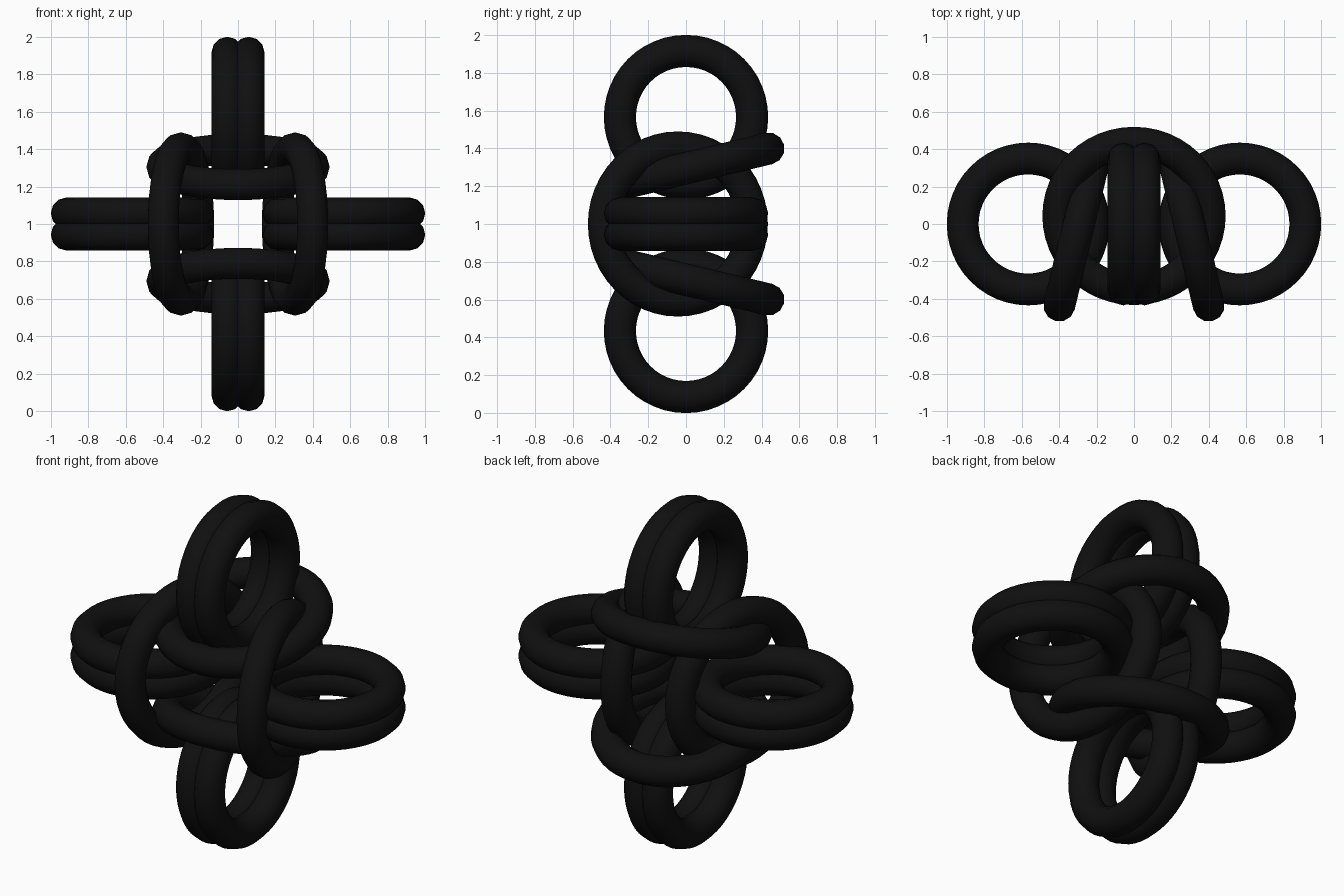
import bpy
from math import radians, pi

if "Cube" in bpy.data.objects:
    bpy.data.objects.remove(bpy.data.objects["Cube"])

black = bpy.data.materials.new("black_metal")
black.diffuse_color = (0.005, 0.005, 0.005, 1)
black.use_nodes = True
black.node_tree.nodes["Principled BSDF"].inputs["Base Color"].default_value = black.diffuse_color


def ring(name, loc, rot, major):
    bpy.ops.mesh.primitive_torus_add(
        location=loc, rotation=rot, major_radius=major, minor_radius=0.085,
        major_segments=48, minor_segments=12)
    ob = bpy.context.object
    ob.name = name
    ob.data.materials.append(black)
    bpy.ops.object.shade_smooth()


R_END, R_MID = 0.35, 0.405
OUT, GAP, MID = 0.566, 0.057, 0.305
TILT = radians(13.5)

for s, vert, side in ((1, "upper", "right"), (-1, "lower", "left")):
    # paired end rings
    for t, tag in ((1, "a"), (-1, "b")):
        ring(f"{vert}_end_ring_{tag}", (t * GAP, 0, 1 + s * OUT), (0, pi / 2, 0), R_END)
        ring(f"{side}_end_ring_{tag}", (s * OUT, 0, 1 + t * GAP), (0, 0, 0), R_END)
    # tilted middle rings: upper/lower open to the back, left/right to the front
    ring(f"{vert}_middle_ring", (0, 0.043, 1 + s * MID), (s * TILT, 0, 0), R_MID)
    ring(f"{side}_middle_ring", (s * MID, -0.043, 1), (0, pi / 2, s * TILT), R_MID)
